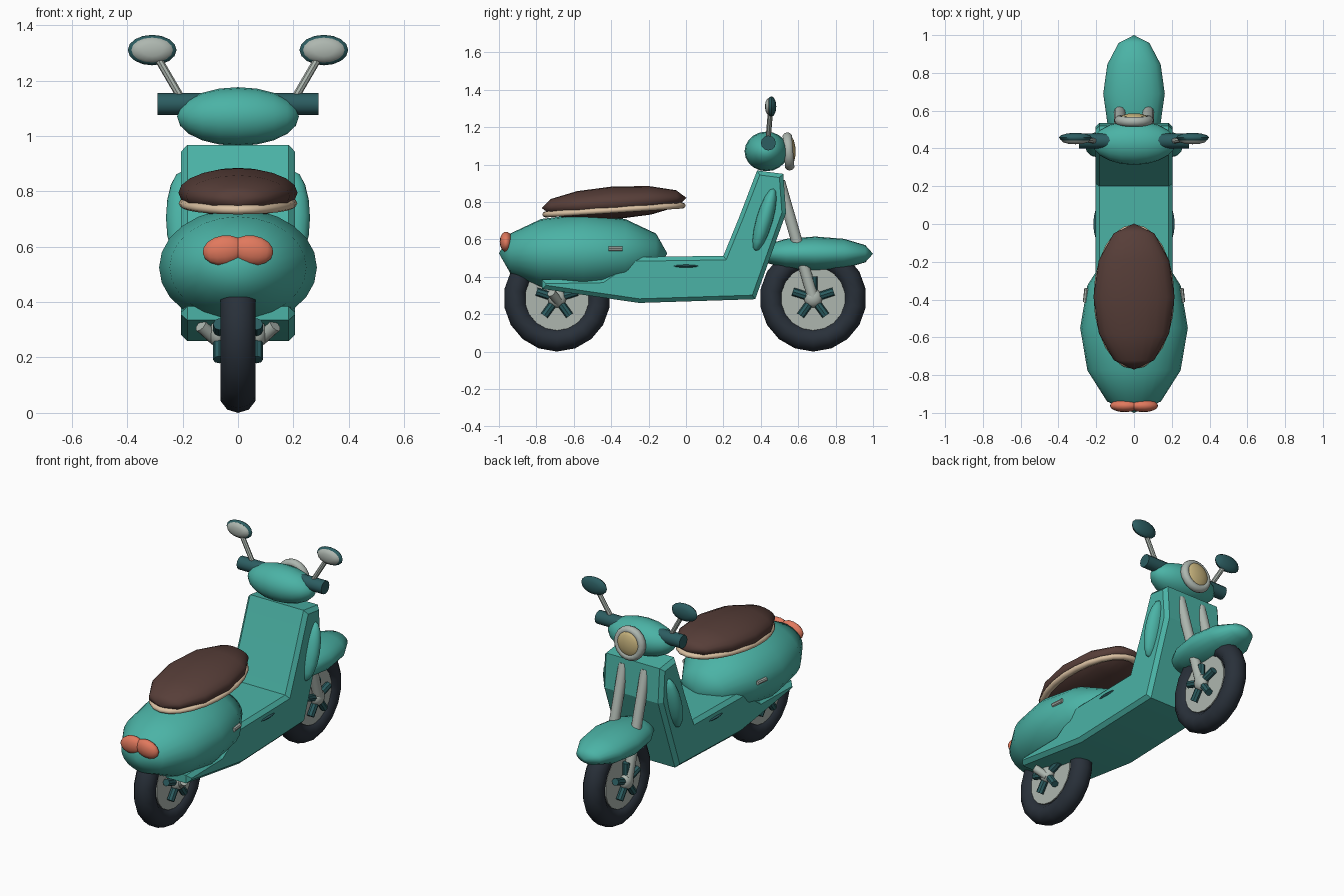
import bpy, bmesh, math
from mathutils import Vector, Matrix

cube = bpy.data.objects.get("Cube")
if cube:
    bpy.data.objects.remove(cube, do_unlink=True)


def material(name, rgb):
    m = bpy.data.materials.new(name)
    m.use_nodes = True
    m.diffuse_color = (*rgb, 1)
    m.node_tree.nodes["Principled BSDF"].inputs["Base Color"].default_value = (*rgb, 1)
    return m


TEAL = material("teal paint", (0.07, 0.45, 0.38))
DARK = material("dark teal", (0.025, 0.11, 0.12))
RUBBER = material("tyre rubber", (0.022, 0.03, 0.042))
METAL = material("pale metal", (0.42, 0.47, 0.43))
BROWN = material("brown leather", (0.095, 0.048, 0.04))
CREAM = material("cream trim", (0.70, 0.53, 0.36))
LENS = material("yellow lens", (0.58, 0.46, 0.21))
ORANGE = material("orange lamp", (0.75, 0.19, 0.11))

AXIS = {"X": Matrix.Rotation(math.pi / 2, 4, "Y"),
        "Y": Matrix.Rotation(math.pi / 2, 4, "X"),
        "Z": Matrix.Identity(4)}


def finish(name, bm, mat, angle=60):
    bmesh.ops.recalc_face_normals(bm, faces=bm.faces)
    mesh = bpy.data.meshes.new(name)
    bm.to_mesh(mesh)
    bm.free()
    mesh.materials.append(mat)
    ob = bpy.data.objects.new(name, mesh)
    bpy.context.collection.objects.link(ob)
    bpy.ops.object.select_all(action="DESELECT")
    ob.select_set(True)
    bpy.context.view_layer.objects.active = ob
    bpy.ops.object.shade_smooth_by_angle(angle=math.radians(angle))
    return ob


def ellipsoid(name, mat, centre, half, pole="Y", segs=20, rings=6, tilt=(0, "X")):
    """Stretched sphere with its pole on the given axis."""
    bm = bmesh.new()
    bmesh.ops.create_uvsphere(bm, u_segments=segs, v_segments=rings, radius=1)
    bm.transform(Matrix.Translation(centre) @ Matrix.Rotation(tilt[0], 4, tilt[1])
                 @ Matrix.Diagonal((*half, 1)) @ AXIS[pole])
    return finish(name, bm, mat)


def rod(name, mat, a, b, radius, segs=12):
    """Capped cylinder between two points."""
    a, b = Vector(a), Vector(b)
    bm = bmesh.new()
    bmesh.ops.create_cone(bm, cap_ends=True, segments=segs, radius1=radius,
                          radius2=radius, depth=(b - a).length)
    turn = (b - a).to_track_quat("Z", "Y").to_matrix().to_4x4()
    bm.transform(Matrix.Translation((a + b) / 2) @ turn)
    return finish(name, bm, mat, 40)


def ring(name, mat, centre, major, section, pole, tilt=0, segs=18):
    """Elliptical ring; major = two radii, section = radial and axial half size."""
    bm = bmesh.new()
    rows = []
    for i in range(segs):
        t = 2 * math.pi * i / segs
        row = []
        for j in range(10):
            p = 2 * math.pi * j / 10
            r = section[0] * math.cos(p)
            row.append(bm.verts.new(((major[0] + r) * math.cos(t),
                                     (major[1] + r) * math.sin(t),
                                     section[1] * math.sin(p))))
        rows.append(row)
    for i in range(segs):
        for j in range(10):
            k, n = (i + 1) % segs, (j + 1) % 10
            bm.faces.new((rows[i][j], rows[k][j], rows[k][n], rows[i][n]))
    bm.transform(Matrix.Translation(centre) @ Matrix.Rotation(tilt, 4, "X") @ AXIS[pole])
    return finish(name, bm, mat)


SIDES = ((1, "left"), (-1, "right"))

# Wheels: tyre, disc, hub and five stub spokes on each face
for label, y in (("front", 0.68), ("rear", -0.69)):
    z = 0.285
    ring(label + "_tyre", RUBBER, (0, y, z), (0.223, 0.223), (0.062, 0.066), "X")
    rod(label + "_wheel_disc", METAL, (-0.045, y, z), (0.045, y, z), 0.172, 18)
    for s, side in SIDES:
        ellipsoid(f"{label}_hub_{side}", METAL, (s * 0.07, y, z), (0.035, 0.05, 0.05), "X", 12, 8)
        for k in range(5):
            a = math.radians(90 + 72 * k)
            d = Vector((0, math.cos(a), math.sin(a)))
            c = Vector((s * 0.068, y, z))
            rod(f"{label}_spoke_{side}_{k + 1}", DARK, c + d * 0.03, c + d * 0.115, 0.022, 8)

# Floorboard and leg shield: one side profile extruded across
profile = [(-0.77, 0.385), (-0.45, 0.39), (-0.28, 0.505), (0.20, 0.512), (0.285, 0.72),
           (0.38, 0.968), (0.52, 0.95), (0.535, 0.74), (0.37, 0.28), (-0.25, 0.26), (-0.77, 0.335)]
bm = bmesh.new()
face = bm.faces.new([bm.verts.new((-0.205, y, z)) for y, z in profile])
extruded = bmesh.ops.extrude_face_region(bm, geom=[face])["geom"]
bmesh.ops.translate(bm, vec=(0.41, 0, 0),
                    verts=[v for v in extruded if isinstance(v, bmesh.types.BMVert)])
rims = [e for e in bm.edges if abs(e.verts[0].co.x - e.verts[1].co.x) < 0.01]
bmesh.ops.bevel(bm, geom=rims, offset=0.022, segments=1, affect="EDGES")
finish("floor_and_leg_shield", bm, TEAL, 15)

# Body shell and front mudguard
ellipsoid("rear_body", TEAL, (0, -0.55, 0.525), (0.285, 0.45, 0.212), segs=24)
ellipsoid("front_mudguard", TEAL, (0, 0.69, 0.523), (0.163, 0.31, 0.092))

# Seat with trim ring
ellipsoid("seat", BROWN, (0, -0.385, 0.795), (0.215, 0.388, 0.088), tilt=(0.07, "X"))
ring("seat_trim", CREAM, (0, -0.385, 0.757), (0.192, 0.362), (0.022, 0.017), "Z", 0.065, 24)

# Steering head and headlamp
ellipsoid("steering_head", TEAL, (0, 0.43, 1.07), (0.22, 0.117, 0.106), "X", 20, 10)
ring("headlamp_ring", METAL, (0, 0.548, 1.07), (0.08, 0.08), (0.024, 0.026), "Y", 0.08)
ellipsoid("headlamp_lens", LENS, (0, 0.556, 1.07), (0.082, 0.03, 0.082), "Y", 18, 8)

# Mirrored parts
for s, side in SIDES:
    rod("handle_grip_" + side, DARK, (s * 0.12, 0.44, 1.115), (s * 0.29, 0.44, 1.115), 0.04)
    rod("mirror_stem_" + side, METAL, (s * 0.19, 0.437, 1.11), (s * 0.295, 0.452, 1.29), 0.014, 8)
    ellipsoid("mirror_shell_" + side, DARK, (s * 0.31, 0.457, 1.31), (0.088, 0.026, 0.055), "Y", 16, 6)
    ellipsoid("mirror_glass_" + side, METAL, (s * 0.31, 0.442, 1.31), (0.075, 0.02, 0.045), "Y", 16, 6)
    rod("fork_leg_" + side, METAL, (s * 0.075, 0.50, 0.91), (s * 0.075, 0.68, 0.285), 0.03)
    rod("rear_strut_" + side, METAL, (s * 0.135, -0.72, 0.315), (s * 0.08, -0.68, 0.265), 0.024, 10)
    ellipsoid("shield_pod_" + side, TEAL, (s * 0.2, 0.42, 0.705), (0.06, 0.045, 0.175),
              "Z", 16, 8, (-0.28, "X"))
    ellipsoid("foot_rest_" + side, DARK, (s * 0.195, 0, 0.457), (0.02, 0.08, 0.009), "Y", 12, 6)
    rod("side_marker_" + side, METAL, (s * 0.258, -0.415, 0.55), (s * 0.25, -0.34, 0.55), 0.013, 8)
    ellipsoid("tail_lamp_" + side, ORANGE, (s * 0.05, -0.962, 0.587), (0.078, 0.034, 0.055),
              "X", 14, 8, (s * 0.15, "Y"))
